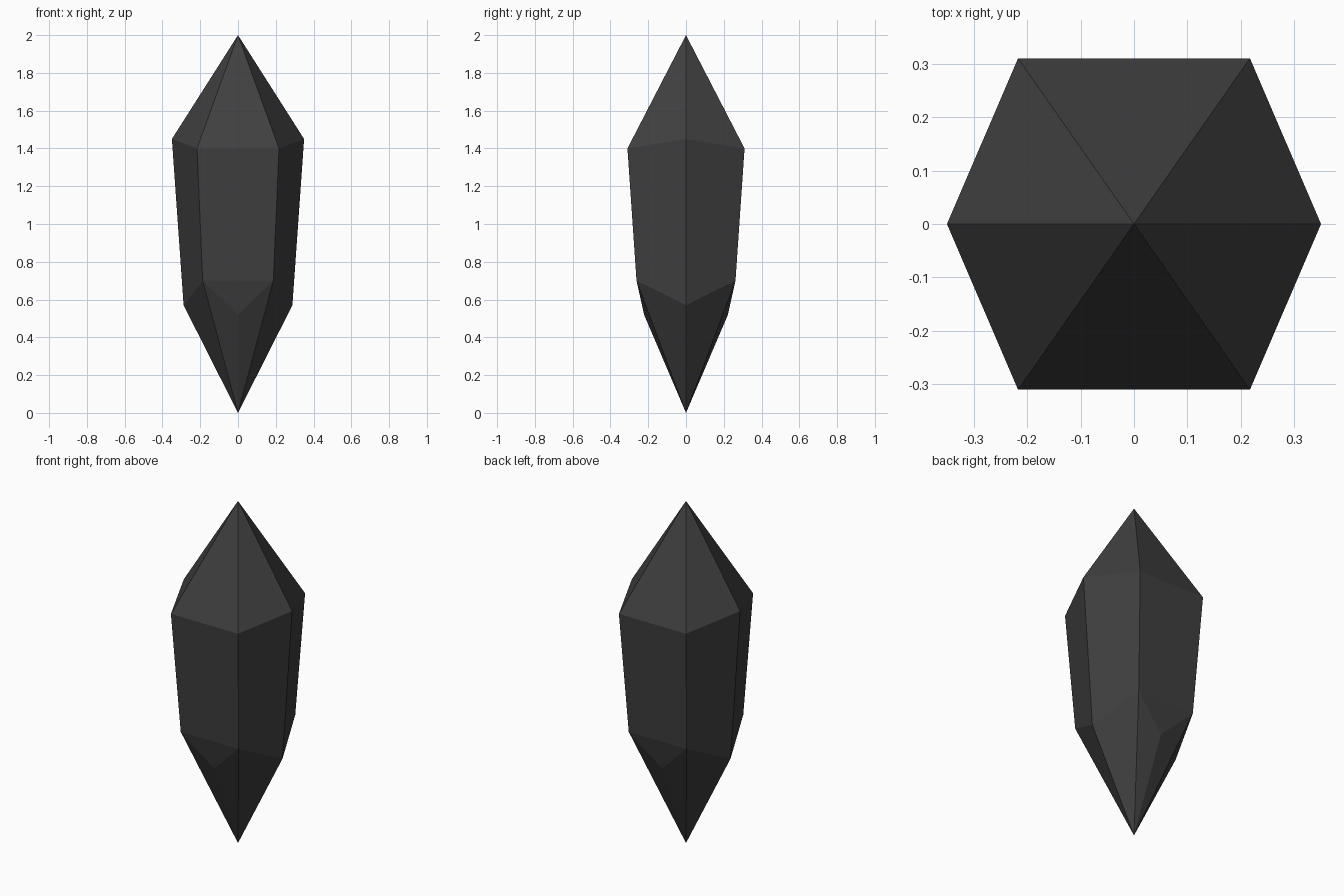
import bpy
import bmesh

cube = bpy.data.objects.get("Cube")
if cube:
    bpy.data.objects.remove(cube, do_unlink=True)

# Dark stone colour
stone = bpy.data.materials.new("dark_grey_stone")
stone.use_nodes = True
colour = (0.05, 0.05, 0.05, 1)
stone.diffuse_color = colour
bsdf = next(n for n in stone.node_tree.nodes if n.type == "BSDF_PRINCIPLED")
bsdf.inputs["Base Color"].default_value = colour
bsdf.inputs["Roughness"].default_value = 0.8

bm = bmesh.new()


def ring(side_x, side_z, corner_x, corner_y, corner_z):
    """Six-sided ring, counter-clockwise from +x."""
    points = [(side_x, 0, side_z), (corner_x, corner_y, corner_z),
              (-corner_x, corner_y, corner_z), (-side_x, 0, side_z),
              (-corner_x, -corner_y, corner_z), (corner_x, -corner_y, corner_z)]
    return [bm.verts.new(p) for p in points]


tip = bm.verts.new((0, 0, 2))
base = bm.verts.new((0, 0, 0))
shoulder = ring(0.35, 1.45, 0.217, 0.31, 1.4)
waist = ring(0.288, 0.57, 0.187, 0.262, 0.7)

# Chipped facets at the front and back of the lower point
chips = {1: bm.verts.new((0, 0.222, 0.52)), 4: bm.verts.new((0, -0.222, 0.52))}

for i in range(6):
    j = (i + 1) % 6
    bm.faces.new((shoulder[i], shoulder[j], tip))
    bm.faces.new((waist[i], waist[j], shoulder[j], shoulder[i]))
    if i in chips:
        chip = chips[i]
        bm.faces.new((waist[j], waist[i], chip))
        bm.faces.new((waist[i], base, chip))
        bm.faces.new((chip, base, waist[j]))
    else:
        bm.faces.new((waist[j], waist[i], base))

bmesh.ops.recalc_face_normals(bm, faces=bm.faces[:])
mesh = bpy.data.meshes.new("crystal_shard")
bm.to_mesh(mesh)
bm.free()
mesh.materials.append(stone)
crystal = bpy.data.objects.new("crystal_shard", mesh)
bpy.context.collection.objects.link(crystal)
